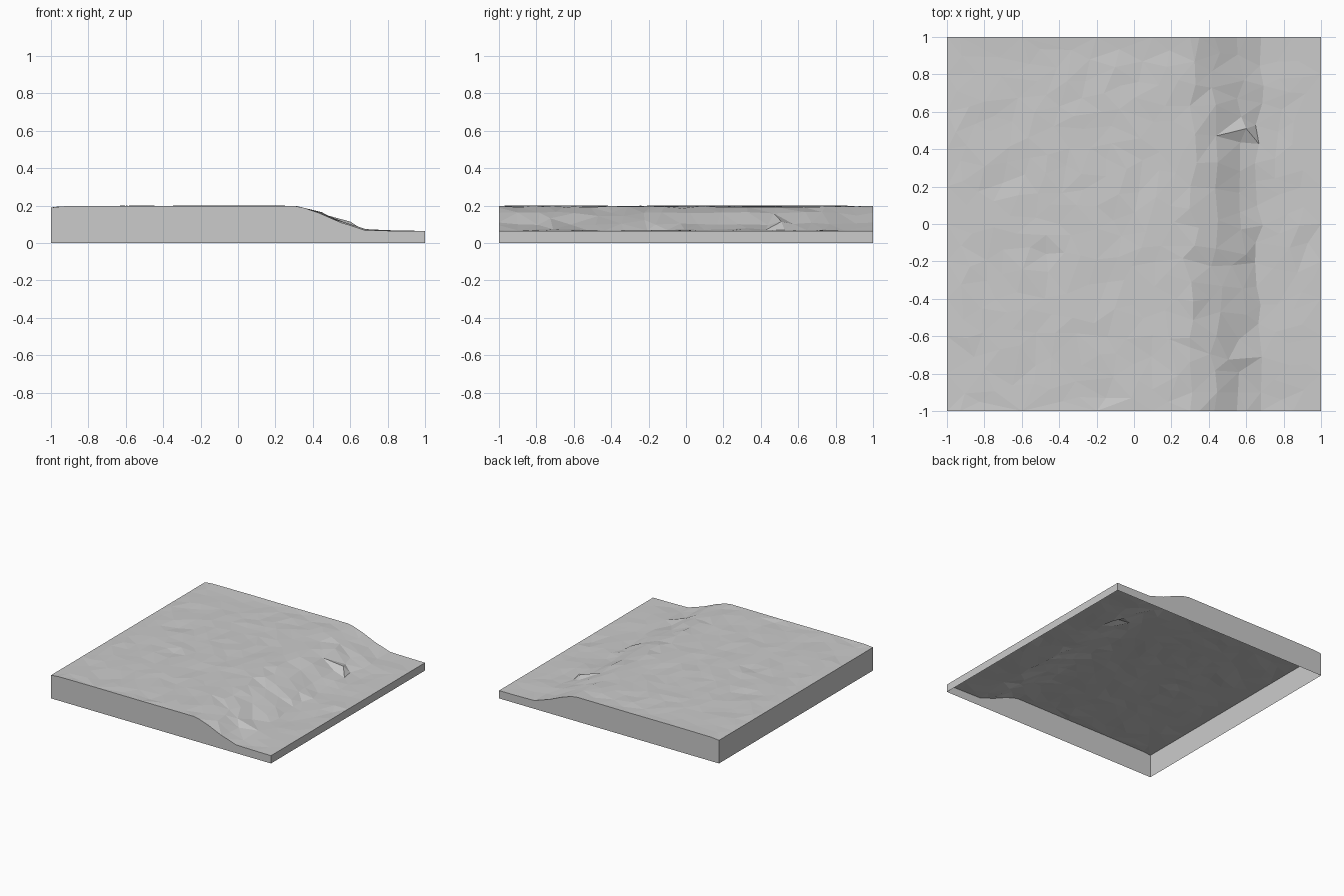
import bpy, bmesh, random
from mathutils import Vector
from mathutils.geometry import delaunay_2d_cdt

random.seed(7)
cube = bpy.data.objects.get("Cube")
if cube:
    bpy.data.objects.remove(cube, do_unlink=True)

# Cross-section of the ground: plateau, slope, low shelf
PROFILE = [(-1, .19), (-.93, .197), (.3, .199), (.35, .189), (.43, .162),
           (.55, .11), (.6, .095), (.68, .068), (1, .064)]
# Small creases: x, y, height offset
CREASES = [(.6, .51, .02), (.93, -.1, -.008), (-.47, -.16, -.008),
           (-.7, .22, -.007), (.3, -.66, -.01), (-.15, -.93, -.007)]


def height(x):
    for (x0, z0), (x1, z1) in zip(PROFILE, PROFILE[1:]):
        if x <= x1:
            return z0 + (z1 - z0) * (x - x0) / (x1 - x0)
    return PROFILE[-1][1]


points, heights = [], []


def add(x, y, z):
    points.append(Vector((x, y)))
    heights.append(z)


def clear_of_others(x, y, gap):
    return all((p - Vector((x, y))).length > gap for p in points)


# Straight outer border that follows the cross-section
for x, z in PROFILE + [(-.6, .199), (-.2, .198), (.1, .199), (.85, .065)]:
    for y in (-1, 1):
        add(x, y, z)
for i in range(-4, 5):
    for x in (-1, 1):
        add(x, i * .2, height(x))

for x, y, dz in CREASES:
    add(x, y, height(x) + dz)

# Ragged break lines that run along the slope
for x in (.32, .43, .58, .67):
    y = -.9
    while y < .92:
        px = x + random.uniform(-.025, .025)
        if clear_of_others(px, y, .035):
            add(px, y, height(x) + random.uniform(-.004, .004))
        y += random.uniform(.09, .2)

# Scattered points for the gently uneven ground
for _ in range(2500):
    x, y = random.uniform(-.96, .96), random.uniform(-.96, .96)
    if clear_of_others(x, y, .085):
        add(x, y, height(x) + random.uniform(-.004, .0025))

verts, _, faces, origin, _, _ = delaunay_2d_cdt(points, [], [], 0, 1e-6)

bm = bmesh.new()
ground = [bm.verts.new((p.x, p.y, heights[origin[i][0]]))
          for i, p in enumerate(verts)]
for f in faces:
    bm.faces.new([ground[i] for i in f])
bm.normal_update()
for f in bm.faces:
    if f.normal.z < 0:
        f.normal_flip()

# Side walls dropped from the border, open underneath
border = [e for e in bm.edges if e.is_boundary]
skirt = bmesh.ops.extrude_edge_only(bm, edges=border)
for v in skirt["geom"]:
    if isinstance(v, bmesh.types.BMVert):
        v.co.z = 0
bm.normal_update()
for f in bm.faces:
    c = f.calc_center_median()
    if abs(f.normal.z) < .1 and f.normal.x * c.x + f.normal.y * c.y < 0:
        f.normal_flip()

mesh = bpy.data.meshes.new("terrain_tile")
bm.to_mesh(mesh)
bm.free()
tile = bpy.data.objects.new("terrain_tile", mesh)
bpy.context.collection.objects.link(tile)

# Plain stone grey
grey = bpy.data.materials.new("light_grey")
grey.use_nodes = True
colour = (.6, .6, .6, 1)
grey.diffuse_color = colour
grey.node_tree.nodes["Principled BSDF"].inputs["Base Color"].default_value = colour
mesh.materials.append(grey)
